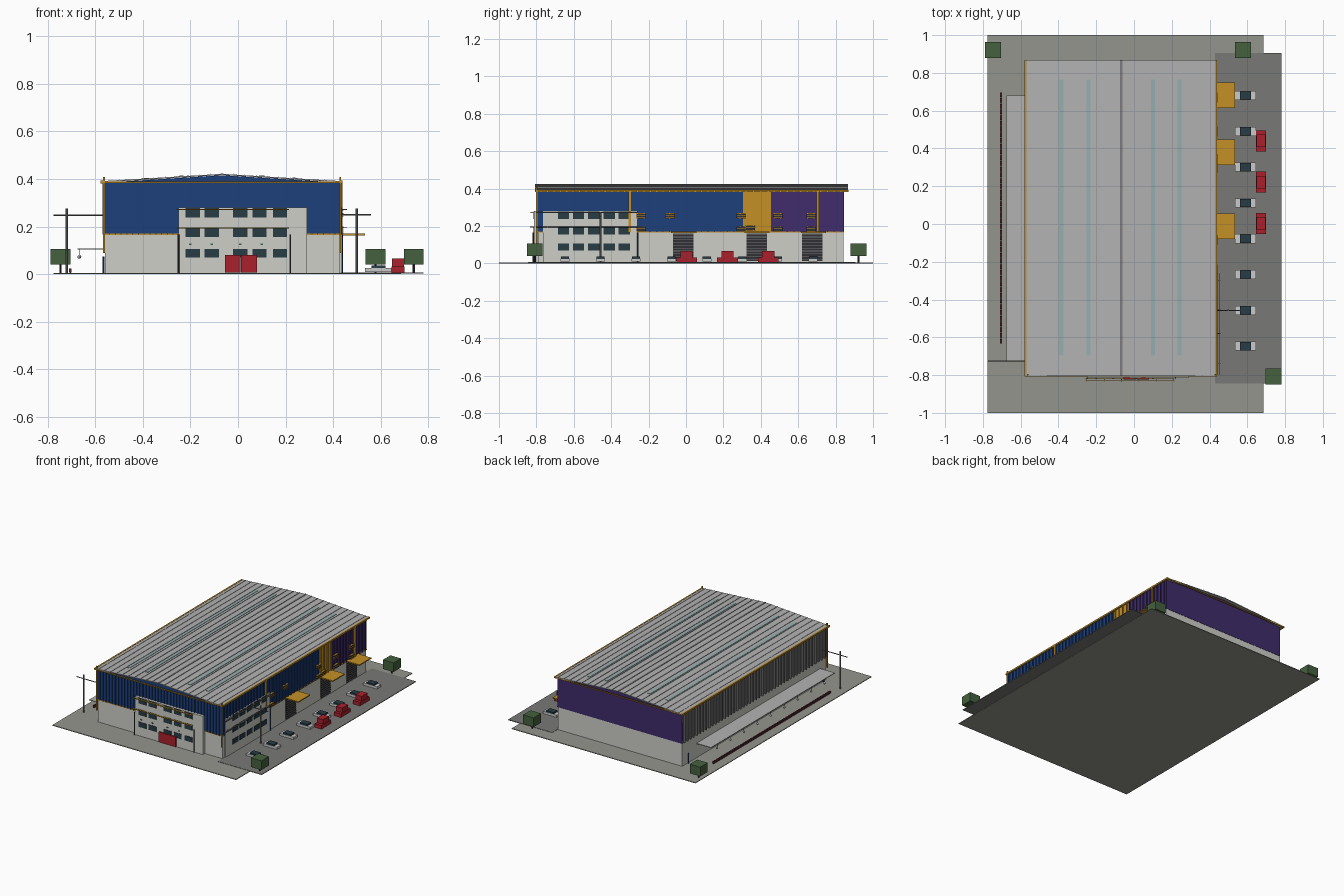
import bpy, bmesh
from mathutils import Matrix, Vector

if "Cube" in bpy.data.objects:
    bpy.data.objects.remove(bpy.data.objects["Cube"])


def material(name, r, g, b):
    m = bpy.data.materials.new(name)
    m.diffuse_color = (r, g, b, 1)
    m.use_nodes = True
    m.node_tree.nodes["Principled BSDF"].inputs["Base Color"].default_value = m.diffuse_color
    return m


BLUE = material("blue", 0.012, 0.05, 0.2)
PURPLE = material("purple", 0.05, 0.025, 0.15)
YELLOW = material("yellow", 0.55, 0.28, 0.02)
CONCRETE = material("concrete", 0.62, 0.62, 0.58)
PAVING = material("paving", 0.3, 0.3, 0.27)
ASPHALT = material("asphalt", 0.19, 0.19, 0.18)
ROOF = material("roof_grey", 0.45, 0.45, 0.45)
METAL = material("metal", 0.2, 0.2, 0.2)
GLASS = material("glass", 0.02, 0.045, 0.06)
DARK = material("dark", 0.03, 0.03, 0.035)
RED = material("red", 0.4, 0.015, 0.025)
WHITE = material("white", 0.7, 0.7, 0.68)
GREEN = material("green", 0.06, 0.12, 0.05)
TEAL = material("teal", 0.3, 0.43, 0.43)
MAROON = material("maroon", 0.1, 0.02, 0.03)


def finish(name, bm, mat):
    bmesh.ops.recalc_face_normals(bm, faces=bm.faces)
    me = bpy.data.meshes.new(name)
    bm.to_mesh(me)
    bm.free()
    me.materials.append(mat)
    ob = bpy.data.objects.new(name, me)
    bpy.context.collection.objects.link(ob)
    return ob


def boxes(name, mat, items):
    """Each item is x0, x1, y0, y1, z0, z1."""
    bm = bmesh.new()
    for x0, x1, y0, y1, z0, z1 in items:
        c = Vector((x0 + x1, y0 + y1, z0 + z1)) / 2
        m = Matrix.Translation(c) @ Matrix.Diagonal((x1 - x0, y1 - y0, z1 - z0, 1))
        bmesh.ops.create_cube(bm, size=1, matrix=m)
    return finish(name, bm, mat)


def prisms(name, mat, items):
    """Each item is an x-z outline, y0, y1."""
    bm = bmesh.new()
    for pts, y0, y1 in items:
        f = bm.faces.new([bm.verts.new((x, y0, z)) for x, z in pts])
        r = bmesh.ops.extrude_face_region(bm, geom=[f])
        vs = [v for v in r["geom"] if isinstance(v, bmesh.types.BMVert)]
        bmesh.ops.translate(bm, verts=vs, vec=(0, y1 - y0, 0))
    return finish(name, bm, mat)


def rods(name, mat, items, radius, sides=8):
    """Each item is a start point and an end point."""
    bm = bmesh.new()
    for a, b in items:
        a, b = Vector(a), Vector(b)
        rot = Vector((0, 0, 1)).rotation_difference(b - a).to_matrix().to_4x4()
        bmesh.ops.create_cone(bm, cap_ends=True, segments=sides, radius1=radius, radius2=radius,
                              depth=(b - a).length, matrix=Matrix.Translation((a + b) / 2) @ rot)
    return finish(name, bm, mat)


def steps(a, b, n):
    return [a + (b - a) * i / (n - 1) for i in range(n)]


X0, X1, Y0, Y1 = -0.56, 0.428, -0.79, 0.843   # wall faces
MID, SILL, EAVE, RIDGE = -0.067, 0.167, 0.385, 0.418


def roof_z(x):
    half = 0.508
    return RIDGE - (RIDGE - EAVE) * abs(x - MID) / half


# Site
boxes("paved_yard", PAVING, [(-0.775, 0.685, -1, 1, 0, 0.005)])
boxes("car_park", ASPHALT, [(0.43, 0.78, -0.845, 0.905, 0.002, 0.007)])

# Main walls
boxes("lower_wall", CONCRETE, [(X0, X1, Y0, Y1, 0.004, SILL)])
boxes("upper_wall_core", METAL, [(X0, X1 - 0.004, Y0 + 0.005, Y1 - 0.005, SILL, EAVE)])
gable = [(X0, SILL), (X1, SILL), (X1, EAVE), (MID, RIDGE - 0.002), (X0, EAVE)]
prisms("front_cladding", BLUE, [(gable, Y0 - 0.003, Y0 + 0.008)])
prisms("back_cladding", PURPLE, [(gable, Y1 - 0.008, Y1 + 0.002)])
for nm, mat, a, b in (("blue", BLUE, Y0, 0.305), ("yellow", YELLOW, 0.305, 0.455),
                      ("purple", PURPLE, 0.455, Y1)):
    boxes(f"right_cladding_{nm}", mat, [(X1 - 0.006, X1 + 0.001, a, b, SILL, EAVE)])
    n = round((b - a) / 0.034)
    boxes(f"right_fins_{nm}", mat, [(X1, X1 + 0.008, y - 0.003, y + 0.003, SILL, EAVE)
                                    for y in steps(a + 0.015, b - 0.015, n)])
boxes("front_fins", BLUE, [(x - 0.002, x + 0.002, Y0 - 0.009, Y0, SILL, EAVE)
                           for x in steps(X0 + 0.02, X1 - 0.02, 40)])
boxes("left_fins", METAL, [(X0 - 0.009, X0 + 0.002, y - 0.003, y + 0.003, SILL, EAVE)
                           for y in steps(Y0 + 0.02, Y1 - 0.02, 46)])

# Roof, seams, skylights, ridge
roof = [(MID - 0.51, EAVE), (MID, RIDGE - 0.001), (MID + 0.506, EAVE),
        (MID + 0.506, EAVE + 0.006), (MID, RIDGE + 0.004), (MID - 0.51, EAVE + 0.006)]
prisms("roof", ROOF, [(roof, -0.806, 0.867)])


def strip(x, w, h):
    zs = [(x - w, roof_z(x - w) + 0.003), (x + w, roof_z(x + w) + 0.003)]
    return zs + [(x2, z + h) for x2, z in reversed(zs)]


prisms("roof_seams", ROOF, [(strip(x, 0.0012, 0.005), -0.806, 0.867)
                            for x in steps(-0.545, 0.411, 21) if abs(x - MID) > 0.01])
prisms("skylights", TEAL, [(strip(x, 0.011, 0.0045), -0.695, 0.765) for x in (-0.385, -0.24, 0.1, 0.24)])
boxes("ridge_cap", METAL, [(MID - 0.006, MID + 0.006, -0.806, 0.867, RIDGE, RIDGE + 0.006)])

# Yellow trim
boxes("eave_trim", YELLOW, [
    (-0.579, -0.568, -0.808, 0.868, 0.382, 0.393), (0.43, 0.44, -0.808, 0.868, 0.382, 0.393),
    (-0.579, 0.44, -0.808, -0.802, 0.383, 0.39), (-0.579, 0.44, 0.862, 0.868, 0.383, 0.39)])
boxes("sill_trim", YELLOW, [(X0, X1 + 0.006, Y0 - 0.006, Y0, 0.165, 0.171),
                            (X1, X1 + 0.006, Y0, Y1, 0.165, 0.171)])
boxes("corner_posts", YELLOW, [(x - 0.004, x + 0.004, -0.803, -0.793, 0.09, 0.408) for x in (-0.563, 0.43)])
boxes("wall_strips", YELLOW, [(X1, X1 + 0.012, y - 0.007, y + 0.007, SILL, EAVE) for y in (-0.3, 0.705)])

# Offices wrapping the front right corner
boxes("office_front", CONCRETE, [(-0.25, 0.29, -0.812, Y0, 0.005, 0.28)])
boxes("office_side", CONCRETE, [(X1, 0.437, -0.765, -0.262, 0.005, 0.28)])
rows = [(0.07, 0.106), (0.156, 0.195), (0.238, 0.278)]
cols_x = [-0.19, -0.11, 0.01, 0.09, 0.177]
cols_y = [-0.655, -0.575, -0.493, -0.41, -0.33]
boxes("front_windows", GLASS, [(x - 0.03, x + 0.03, -0.815, -0.808, a, b) for x in cols_x for a, b in rows])
boxes("side_windows", GLASS, [(0.434, 0.44, y - 0.03, y + 0.03, a, b) for y in cols_y for a, b in rows])
boxes("entrance_doors", RED, [(-0.055, 0.011, -0.822, -0.81, 0.008, 0.08),
                              (0.013, 0.08, -0.822, -0.81, 0.008, 0.08)])
boxes("entrance_lights", GREEN, [(x - 0.005, x + 0.005, -0.818, -0.81, 0.123, 0.128)
                                 for x in (-0.2, -0.11, 0.01, 0.1)])

# Sunshade rods over the office windows
front, side, arms = [], [], []
for z in (0.195, 0.272):
    front += [((-0.258, -0.815 - d, z), (0.215, -0.815 - d, z)) for d in (0.004, 0.012)]
    side += [((0.441 + d, -0.8, z), (0.441 + d, -0.26, z)) for d in (0.003, 0.011)]
    arms += [((x, -0.812, z), (x, -0.835, z)) for x in steps(-0.25, 0.21, 6)]
    arms += [((0.437, y, z), (0.458, y, z)) for y in (-0.74, -0.58, -0.455, -0.3)]
rods("front_sunshades", YELLOW, front, 0.0022, 6)
rods("side_sunshades", METAL, side, 0.0022, 6)
rods("sunshade_brackets", METAL, arms, 0.0018, 6)

# Downpipes
rods("front_downpipes", DARK, [((x, -0.816, 0.005), (x, -0.816, 0.166)) for x in (-0.25, 0.22)], 0.0035)
rods("side_downpipes", BLUE, [((0.437, -0.257, 0.005), (0.437, -0.257, 0.166)),
                              ((-0.565, -0.75, 0.005), (-0.565, -0.75, 0.075)),
                              ((-0.565, 0.78, 0.005), (-0.565, 0.78, 0.075))], 0.004)

# Loading bays with slatted shutters and canopies
bays = [-0.015, 0.378, 0.675]
boxes("loading_shutters", DARK, [(X1, X1 + 0.005, y - 0.055, y + 0.055, 0.012, 0.16) for y in bays])
boxes("shutter_slats", METAL, [(X1, X1 + 0.008, y - 0.055, y + 0.055, z, z + 0.003)
                               for y in bays for z in steps(0.02, 0.155, 10)])
boxes("bay_canopies", YELLOW, [(X1, 0.535, y - 0.067, y + 0.067, 0.163, 0.171) for y in (-0.012, 0.38, 0.682)])

# Wall vents with frames
vents = [(y, z) for y in (-0.24, 0.295, 0.49, 0.67) for z in (0.255, 0.185)] + [(-0.085, 0.255), (0.345, 0.19)]
boxes("vent_boxes", DARK, [(X1, X1 + 0.012, y - 0.025, y + 0.025, z - 0.013, z + 0.013) for y, z in vents])
boxes("vent_louvres", YELLOW, [(X1, X1 + 0.015, y - 0.026, y + 0.026, z + d - 0.0015, z + d + 0.0015)
                               for y, z in vents for d in (-0.012, 0, 0.012)])

# Left side shelter with lamps and a low bike rack
boxes("left_canopy", ROOF, [(-0.675, X0, -0.725, 0.68, 0.104, 0.109)])
lamps = bmesh.new()
for y in steps(-0.62, 0.6, 9):
    bmesh.ops.create_uvsphere(lamps, u_segments=8, v_segments=6, radius=0.008,
                              matrix=Matrix.Translation((-0.667, y, 0.073)))
finish("shelter_lamps", lamps, WHITE)
rods("lamp_stems", METAL, [((-0.667, y, 0.078), (-0.667, y, 0.105)) for y in steps(-0.62, 0.6, 9)], 0.0015, 6)
boxes("rack_units", MAROON, [(-0.71, -0.7, y - 0.012, y + 0.012, 0.008, 0.024) for y in steps(-0.62, 0.685, 44)])
boxes("rack_rail", DARK, [(-0.707, -0.702, -0.63, 0.697, 0.004, 0.014)])

# Lamp posts with cross arms
rods("lamp_posts", METAL, [((-0.72, -0.725, 0.004), (-0.72, -0.725, 0.276)),
                           ((0.5, -0.457, 0.004), (0.5, -0.457, 0.276))], 0.005)
rods("post_arms", METAL, [((-0.775, -0.725, 0.248), (-0.565, -0.725, 0.248)),
                          ((0.437, -0.457, 0.25), (0.56, -0.457, 0.25))], 0.003, 6)

# Parked cars and red trucks
cars = [0.68 - 0.1895 * i for i in range(8)]
boxes("car_bodies", WHITE, [(0.535, 0.645, y - 0.024, y + 0.024, 0.01, 0.026) for y in cars])
boxes("car_cabins", GLASS, [(0.562, 0.62, y - 0.022, y + 0.022, 0.026, 0.037) for y in cars])
trucks = [0.003, 0.222, 0.44]
boxes("truck_bases", RED, [(0.645, 0.7, y - 0.055, y + 0.055, 0.007, 0.033) for y in trucks])
boxes("truck_cabs", RED, [(0.648, 0.697, y - 0.033, y + 0.033, 0.033, 0.066) for y in trucks])

# Block trees
trees = [(-0.747, 0.922), (0.578, 0.922), (0.739, -0.808)]
rods("tree_trunks", DARK, [((x, y, 0.004), (x, y, 0.045)) for x, y in trees], 0.005, 6)
boxes("tree_crowns", GREEN, [(x - 0.042, x + 0.042, y - 0.042, y + 0.042, 0.04, 0.106) for x, y in trees])
